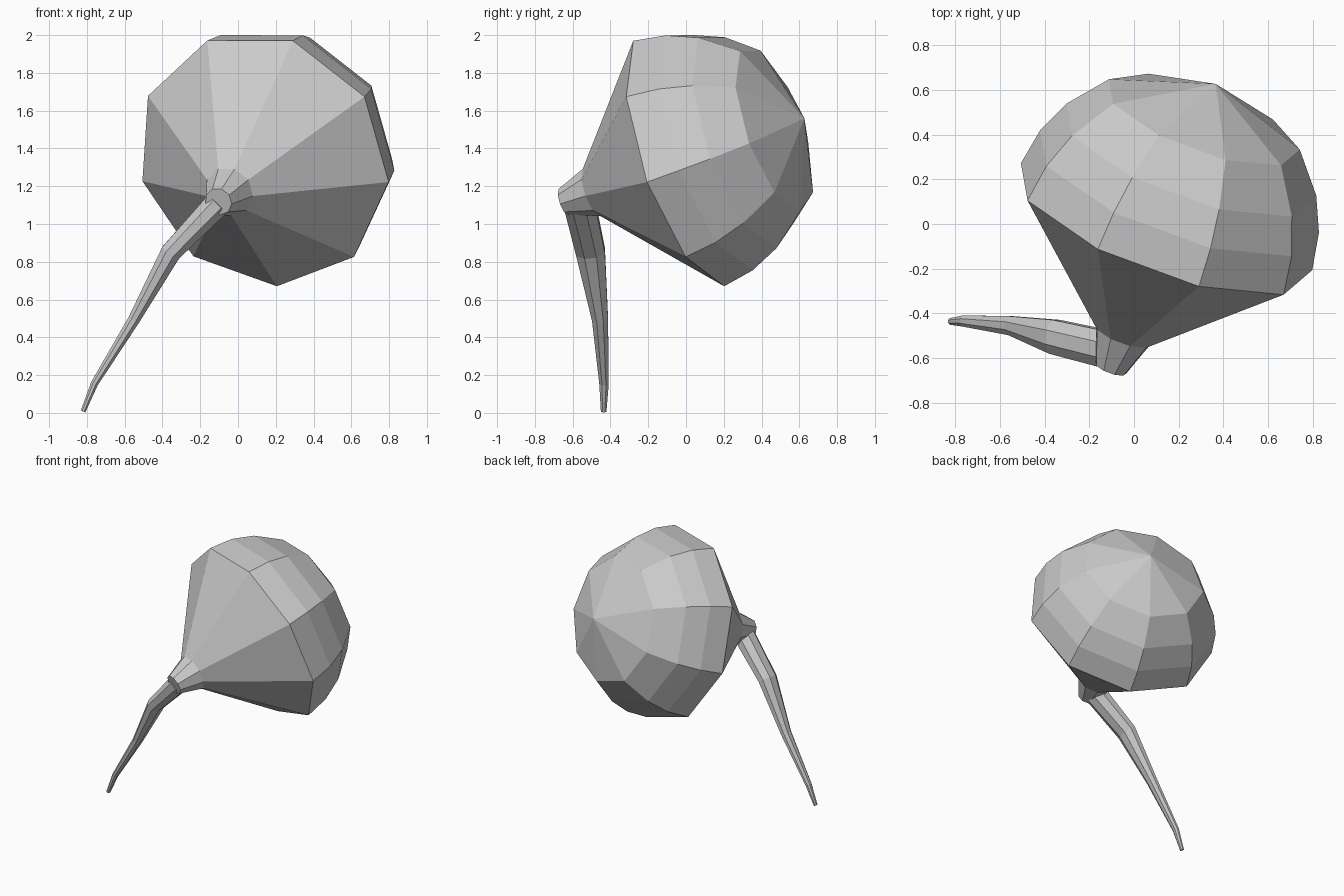
import bpy, math
from mathutils import Vector

if "Cube" in bpy.data.objects:
    bpy.data.objects.remove(bpy.data.objects["Cube"])


def loft(name, rings, tip=None):
    """Skin equal-sized rings; close the start flat and the end flat or to a point."""
    n = len(rings[0])
    verts = [p for ring in rings for p in ring]
    faces = [tuple(range(n))[::-1]]
    for k in range(len(rings) - 1):
        a, b = k * n, (k + 1) * n
        faces += [(a + i, a + (i + 1) % n, b + (i + 1) % n, b + i) for i in range(n)]
    last = (len(rings) - 1) * n
    if tip is None:
        faces.append(tuple(range(last, last + n)))
    else:
        verts.append(tip)
        faces += [(last + i, last + (i + 1) % n, len(verts) - 1) for i in range(n)]
    mesh = bpy.data.meshes.new(name)
    mesh.from_pydata(verts, [], faces)
    mesh.update()
    obj = bpy.data.objects.new(name, mesh)
    bpy.context.collection.objects.link(obj)
    return obj


def ring(centre, u, v, ru, rv, sides, phase=0):
    out = []
    for i in range(sides):
        a = phase + 2 * math.pi * i / sides
        out.append(centre + u * (ru * math.cos(a)) + v * (rv * math.sin(a)))
    return out


# Bulb: nine-sided cone with a rounded back, turned about a tilted axis
axis = Vector((0.329, 0.892, 0.309)).normalized()
centre = Vector((0.133, -0.003, 1.341))
u = Vector((0.223, -0.397, 0.894))
u = (u - axis * u.dot(axis)).normalized()
v = axis.cross(u)
profile = [(-0.72, 0.075), (-0.55, 0.135), (0, 0.705),
           (0.178, 0.675), (0.342, 0.605), (0.527, 0.462)]
loft("bulb", [ring(centre + axis * t, u, v, r, r, 9) for t, r in profile],
     centre + axis * 0.706)

# Stem: bent, tapering, slightly flattened handle
path = [((-0.82, -0.436, 0.008), 0.016, 0.014),
        ((-0.76, -0.434, 0.155), 0.027, 0.021),
        ((-0.55, -0.455, 0.495), 0.046, 0.034),
        ((-0.355, -0.505, 0.85), 0.083, 0.058),
        ((-0.10, -0.565, 1.115), 0.09, 0.075)]
pts = [Vector(p) for p, _, _ in path]
rings = []
for i, (_, wide, thin) in enumerate(path):
    tangent = (pts[min(i + 1, len(pts) - 1)] - pts[max(i - 1, 0)]).normalized()
    side = Vector((0, 1, 0))
    side = (side - tangent * side.dot(tangent)).normalized()
    rings.append(ring(pts[i], side, tangent.cross(side), wide, thin, 8, math.pi / 8))
loft("stem", rings)
